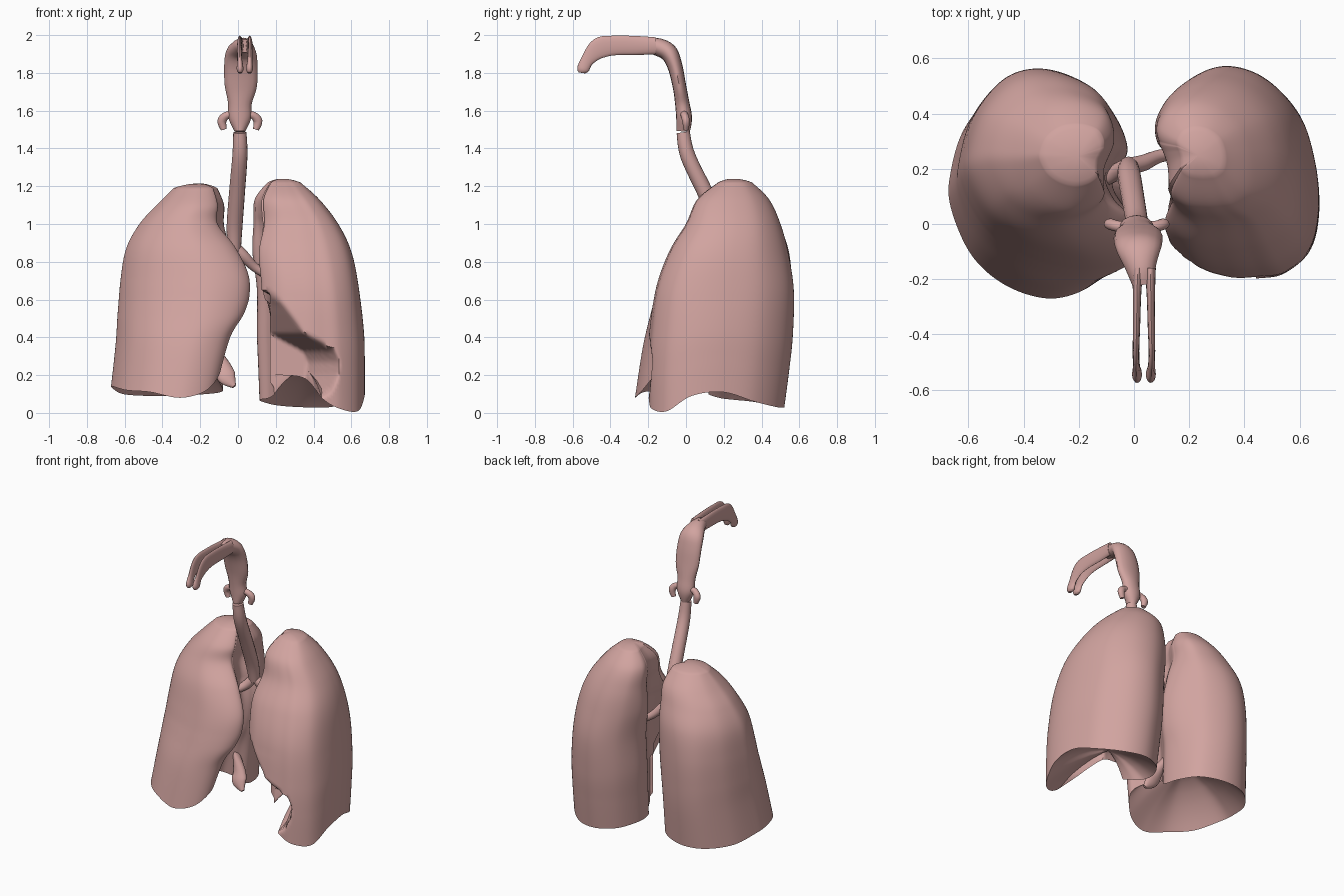
import bpy, bmesh, math
from mathutils import Vector

if "Cube" in bpy.data.objects:
    bpy.data.objects.remove(bpy.data.objects["Cube"])

tissue = bpy.data.materials.new("tissue")
tissue.diffuse_color = (0.64, 0.37, 0.35, 1)
tissue.use_nodes = True
tissue.node_tree.nodes["Principled BSDF"].inputs["Base Color"].default_value = tissue.diffuse_color


def spline(pts, per, closed=False):
    """Catmull-Rom resampling of equal-length tuples."""
    n, out = len(pts), []
    for i in range(n if closed else n - 1):
        idx = [(i + k) % n if closed else min(max(i + k, 0), n - 1) for k in (-1, 0, 1, 2)]
        p = [pts[j] for j in idx]
        for s in range(per):
            t = s / per
            out.append([0.5 * (2 * b + (c - a) * t + (2 * a - 5 * b + 4 * c - d) * t * t
                               + (3 * b - a - 3 * c + d) * t ** 3) for a, b, c, d in zip(*p)])
    if not closed:
        out.append(list(pts[-1]))
    return out


def lerp_table(table, z):
    """Piecewise linear lookup."""
    if z <= table[0][0]:
        return table[0][1]
    for (a, fa), (b, fb) in zip(table, table[1:]):
        if z <= b:
            return fa + (fb - fa) * (z - a) / (b - a)
    return table[-1][1]


def loft(name, rings, angle=50):
    """Skin closed rings and close both ends."""
    bm = bmesh.new()
    rows = [[bm.verts.new(p) for p in r] for r in rings]
    for a, b in zip(rows, rows[1:]):
        for i in range(len(a)):
            j = (i + 1) % len(a)
            bm.faces.new((a[i], a[j], b[j], b[i]))
    for row in (rows[0], rows[-1]):
        c = bm.verts.new(sum((v.co for v in row), Vector()) / len(row))
        for i in range(len(row)):
            bm.faces.new((row[i], row[(i + 1) % len(row)], c))
    bmesh.ops.recalc_face_normals(bm, faces=bm.faces)
    me = bpy.data.meshes.new(name)
    bm.to_mesh(me)
    bm.free()
    ob = bpy.data.objects.new(name, me)
    bpy.context.collection.objects.link(ob)
    me.materials.append(tissue)
    bpy.ops.object.select_all(action='DESELECT')
    ob.select_set(True)
    bpy.context.view_layer.objects.active = ob
    bpy.ops.object.shade_smooth_by_angle(angle=math.radians(angle))


def tube(name, path, side=(1, 0, 0), n=16, per=5):
    """Tube through (x, y, z, half width along side, half thickness)."""
    pts = spline(path, per)
    side, rings = Vector(side), []
    for i, p in enumerate(pts):
        tan = Vector(pts[min(i + 1, len(pts) - 1)][:3]) - Vector(pts[max(i - 1, 0)][:3])
        nor = tan.cross(side).normalized()
        wid = nor.cross(tan).normalized()
        rings.append([Vector(p[:3]) + wid * p[3] * math.cos(a) + nor * p[4] * math.sin(a)
                      for a in (2 * math.pi * k / n for k in range(n))])
    loft(name, rings)


def lung(name, sign, levels, outline, apex_rise, dome, border):
    """levels: z, inner front, inner back, outer, front y, back y.
    outline: across 0-1, front-back 0-1, height of the lower rim."""
    ring_uv = spline(outline, 9, True)
    rings = []
    for z0, mf, mb, lat, yf, yb in spline(levels, 9):
        # the inner groove fades out towards the apex
        fade = min(1, max(0.35, (1.15 - z0) / 0.3))
        ring = []
        for u, v, rim in ring_uv:
            if u < 0.2 and 0.2 < v < 0.62:
                u *= fade
            med = mf + (mb - mf) * v
            x, y, z = med + (lat - med) * u, yf + (yb - yf) * v, z0
            if z < 0.6:
                z = rim + z / 0.6 * (0.6 - rim)
            edge = lerp_table(border, z)
            if x < edge:                       # hollow for the heart
                pushed = min(0.12, yf + 1.8 * (edge - x))
                if pushed > y:
                    x, y = max(x, min(0.17, edge)), pushed
            ring.append(Vector((sign * x, y, z)))
        rings.append(ring)

    # rounded apex and domed underside
    def cap(ring, steps, rise):
        c = sum(ring, Vector()) / len(ring)
        return [[c + (p - c) * s + Vector((0, 0, rise * (1 - s * s))) for p in ring] for s in steps]
    top = cap(rings[0], (0.15, 0.4, 0.65, 0.85), apex_rise)
    under = cap(rings[-1], (0.94, 0.85, 0.7, 0.5, 0.3, 0.1), dome)
    loft(name, top + rings + under)


# Lung on the +x side, with the heart notch
lung("left_lung", 1,
     [(1.22, .17, .15, .33, .17, .35), (1.13, .13, .07, .43, .06, .44),
      (1.0, .13, .06, .53, 0, .50), (.85, .09, .07, .60, -.09, .54),
      (.65, .10, .10, .64, -.16, .57), (.4, .10, .10, .665, -.19, .565),
      (.2, .10, .11, .67, -.20, .545), (0, .10, .12, .67, -.20, .52)],
     [(.05, .14, .20), (.22, .03, .20), (.45, 0, .18), (.62, .005, .07), (.78, .03, .02),
      (.94, .14, .01), (1, .32, .09), (.98, .55, .11), (.88, .78, .06), (.66, .95, .03),
      (.40, 1, .03), (.16, .92, .04), (.02, .76, .06), (.01, .62, .07), (.10, .52, .08),
      (.16, .4, .11), (.12, .26, .16)],
     0.02, 0.13,
     [(.03, .42), (.07, .42), (.12, .5), (.2, .54), (.27, .55), (.33, .52), (.42, .35), (.57, .25),
      (.63, .2), (.72, .1), (.8, 0)])

# Lung on the -x side, reaching across the middle in front
lung("right_lung", -1,
     [(1.19, .14, .09, .34, .14, .36), (1.1, .12, .045, .43, .05, .44),
      (1.0, .12, .045, .52, 0, .49), (.87, .0, .065, .59, -.08, .54),
      (.7, -.09, .09, .62, -.14, .56), (.5, -.06, .09, .635, -.19, .56),
      (.3, .03, .08, .645, -.23, .55), (0, .10, .06, .67, -.27, .52)],
     [(.0, .16, .22), (.12, .05, .12), (.36, 0, .08), (.64, .06, .11), (.86, .20, .12),
      (.99, .42, .14), (.99, .58, .13), (.90, .79, .10), (.69, .96, .09), (.43, 1, .09),
      (.17, .92, .10), (.04, .76, .11), (.01, .6, .13), (.08, .5, .2), (.15, .4, .25),
      (.10, .27, .27)],
     0.025, 0.22, [(0, -1), (1, -1)])

# Thin fold at the inner base of that lung
tube("lung_fold", [(-.13, .16, .36, .012, .03), (-.08, .13, .25, .04, .03),
                   (-.06, .1, .19, .05, .025), (-.02, .08, .14, .012, .012)])

# Windpipe and its two branches
tube("windpipe", [(.01, -.015, 1.485, .035, .035), (.01, .01, 1.36, .04, .04),
                  (-.005, .10, 1.17, .042, .042), (-.018, .18, .99, .042, .042),
                  (-.02, .21, .86, .035, .035)])
tube("left_bronchus", [(-.02, .21, .88, .03, .03), (.03, .22, .83, .03, .03),
                       (.09, .245, .77, .024, .024), (.17, .26, .72, .022, .022)], side=(0, 1, 0))
tube("right_bronchus", [(-.02, .21, .88, .03, .03), (-.06, .19, .83, .03, .03),
                        (-.11, .16, .79, .024, .024), (-.18, .15, .74, .02, .02)], side=(0, 1, 0))

# Throat, curving forward at the top
tube("throat", [(.01, -.015, 1.49, .028, .035), (.01, -.01, 1.56, .06, .042),
                (.01, -.02, 1.64, .063, .038), (.015, -.035, 1.73, .085, .036),
                (.015, -.06, 1.84, .088, .04), (.017, -.095, 1.91, .08, .048),
                (.025, -.16, 1.94, .055, .046), (.035, -.22, 1.943, .04, .035)])
for side in (-1, 1):
    x = .01 + side * .055
    tube("throat_horn", [(x - side * .03, -.01, 1.58, .02, .02), (x + side * .015, -.008, 1.575, .02, .02),
                         (x + side * .04, 0, 1.545, .02, .024), (x + side * .03, 0, 1.5, .014, .016)],
         side=(0, 1, 0))

# Paired nasal passages
for side in (-1, 1):
    x = .036 + side * .027
    tube("nasal_passage", [(x - side * .004, -.16, 1.943, .02, .045), (x - side * .002, -.26, 1.945, .015, .05),
                           (x, -.38, 1.945, .013, .052), (x + side * .002, -.46, 1.93, .012, .055),
                           (x, -.52, 1.87, .013, .035), (x - side * .002, -.545, 1.82, .018, .032),
                           (x - side * .002, -.55, 1.80, .010, .018)])
